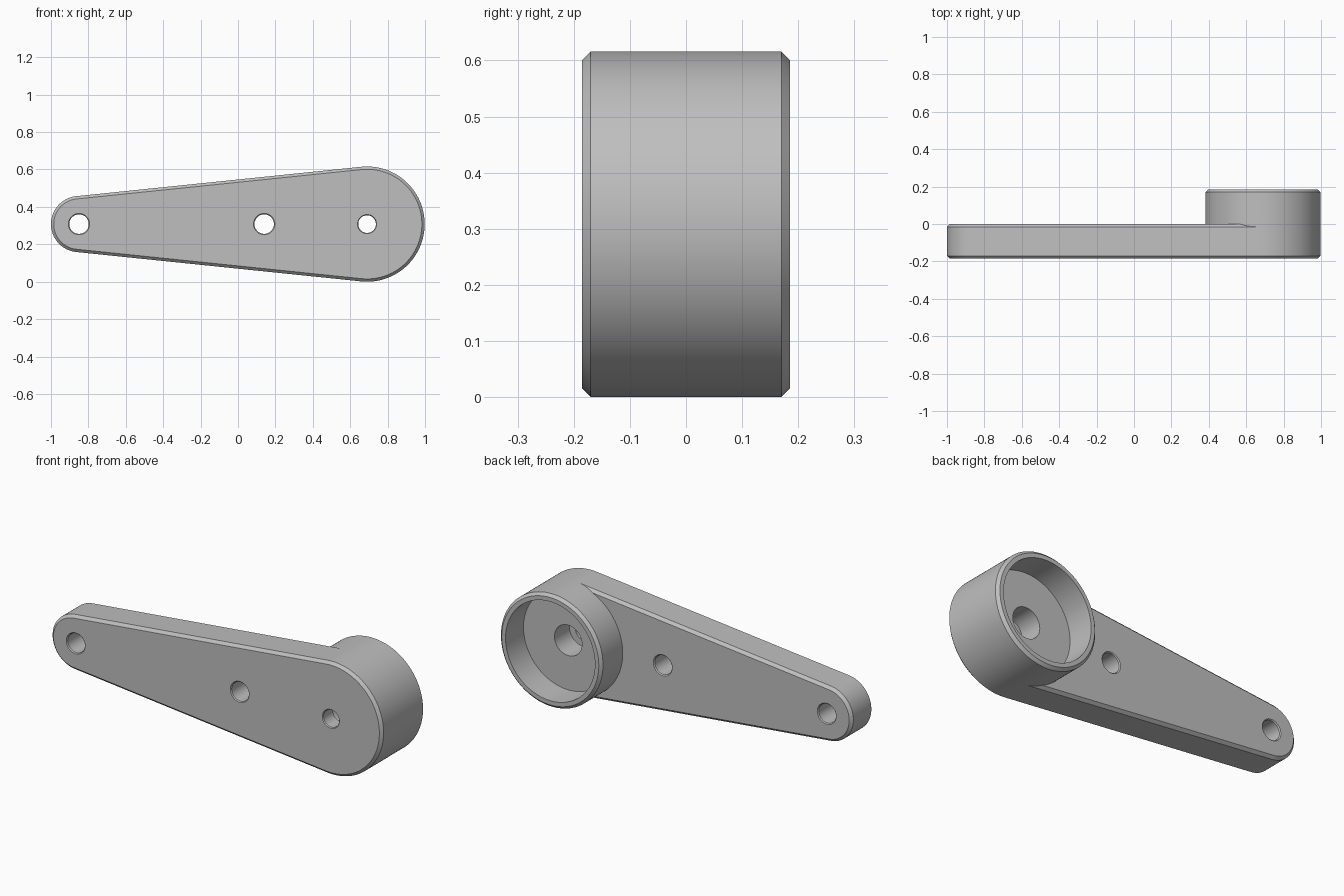
import bpy
import bmesh
from math import acos, cos, sin, pi

if "Cube" in bpy.data.objects:
    bpy.data.objects.remove(bpy.data.objects["Cube"])

# Main dimensions
BIG_X, BIG_R = 0.69, 0.308
SMALL_X, SMALL_R = -0.85, 0.15
MID_Z = BIG_R
FRONT, PLATE_BACK, CUP_BACK = -0.185, 0.0, 0.185
BEVEL = 0.015
TANGENT = acos((SMALL_R - BIG_R) / (BIG_X - SMALL_X))

grey = bpy.data.materials.new("plain grey")
grey.use_nodes = True
COLOUR = (0.52, 0.52, 0.52, 1)
grey.diffuse_color = COLOUR
grey.node_tree.nodes["Principled BSDF"].inputs["Base Color"].default_value = COLOUR


def arc(x, r, start, end, steps):
    """Points (x, z) along an arc, both ends included."""
    angles = [start + (end - start) * i / steps for i in range(steps + 1)]
    return [(x + r * cos(a), MID_Z + r * sin(a)) for a in angles]


def arm_ring(inset):
    """Outline of the tapered arm: two arcs joined by tangent lines."""
    return (arc(BIG_X, BIG_R - inset, -TANGENT, TANGENT, 64)
            + arc(SMALL_X, SMALL_R - inset, TANGENT, 2 * pi - TANGENT, 48))


def round_ring(x, r):
    """Full circle that shares its points with the big arc of the arm."""
    return (arc(x, r, -TANGENT, TANGENT, 64)
            + arc(x, r, TANGENT, 2 * pi - TANGENT, 48)[1:-1])


def loft(name, layers):
    """Closed solid through (y, ring) layers, ordered front to back."""
    bm = bmesh.new()
    rings = [[bm.verts.new((x, y, z)) for x, z in ring] for y, ring in layers]
    for a, b in zip(rings, rings[1:]):
        for i in range(len(a)):
            j = (i + 1) % len(a)
            bm.faces.new((a[i], a[j], b[j], b[i]))
    bm.faces.new(rings[0])
    bm.faces.new(rings[-1])
    bmesh.ops.recalc_face_normals(bm, faces=bm.faces)
    mesh = bpy.data.meshes.new(name)
    bm.to_mesh(mesh)
    bm.free()
    mesh.materials.append(grey)
    obj = bpy.data.objects.new(name, mesh)
    bpy.context.collection.objects.link(obj)
    return obj


def turned(name, x, profile):
    """Round solid from a (radius, y) profile."""
    return loft(name, [(y, round_ring(x, r)) for r, y in profile])


def combine(target, tool, operation):
    """Apply a boolean and discard the tool."""
    tool.hide_render = True
    mod = target.modifiers.new(tool.name, "BOOLEAN")
    mod.operation, mod.solver, mod.object = operation, "EXACT", tool
    bpy.context.view_layer.objects.active = target
    bpy.ops.object.modifier_apply(modifier=mod.name)
    bpy.data.objects.remove(tool)


# Tapered arm with bevelled front and back edges
arm = loft("lever_arm", [
    (FRONT, arm_ring(BEVEL)),
    (FRONT + BEVEL, arm_ring(0)),
    (PLATE_BACK - BEVEL, arm_ring(0)),
    (PLATE_BACK, arm_ring(BEVEL)),
])

# Round cup behind the wide end
cup = turned("cup", BIG_X, [
    (BIG_R, -0.09),
    (BIG_R, CUP_BACK - BEVEL),
    (BIG_R - BEVEL, CUP_BACK),
])
combine(arm, cup, "UNION")

# Cup recess, counterbore and pivot hole in one stepped cutter
recess = turned("recess_cutter", BIG_X, [
    (0.053, FRONT - 0.002),
    (0.047, FRONT + 0.005),
    (0.047, -0.10),
    (0.083, -0.10),
    (0.083, 0.03),
    (0.27, 0.03),
    (0.27, CUP_BACK + 0.05),
])
combine(arm, recess, "DIFFERENCE")

# Two through holes with lightly broken edges
for x in (SMALL_X, 0.14):
    hole = turned("hole_cutter", x, [
        (0.059, FRONT - 0.002),
        (0.052, FRONT + 0.005),
        (0.052, PLATE_BACK - 0.005),
        (0.059, PLATE_BACK + 0.002),
    ])
    combine(arm, hole, "DIFFERENCE")

# Smooth round walls, crisp machined edges
bpy.ops.object.select_all(action="DESELECT")
arm.select_set(True)
bpy.context.view_layer.objects.active = arm
bpy.ops.object.shade_smooth_by_angle(angle=pi / 6)
